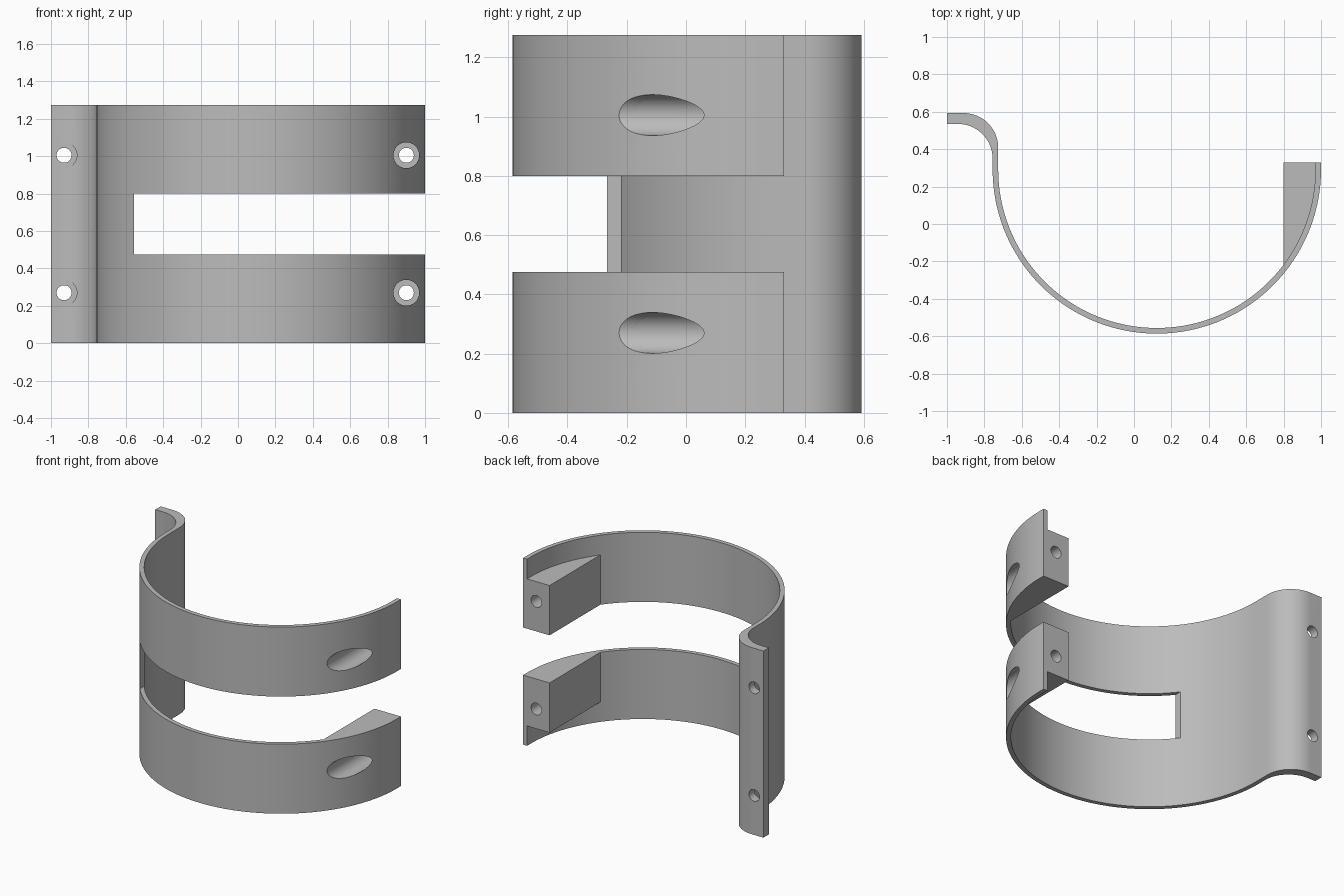
import bpy, bmesh
from math import cos, sin, radians, sqrt, acos, asin, pi, degrees
from mathutils import Matrix

if "Cube" in bpy.data.objects:
    bpy.data.objects.remove(bpy.data.objects["Cube"], do_unlink=True)

# Main dimensions
HEIGHT = 1.275
CX, CY = 0.122, 0.292          # centre of the round band
R_OUT, R_IN = 0.878, 0.848
END_Y = 0.33                   # open end of the band
SLOT_LOW, SLOT_TOP = 0.475, 0.80
BLOCK_H = 0.34
HOLES_Z = (0.27, 1.005)
BORE_R, HOLE_R = 0.069, 0.04

grey = bpy.data.materials.new("plain_grey")
grey.use_nodes = True
grey.diffuse_color = (0.5, 0.5, 0.5, 1)
grey.node_tree.nodes["Principled BSDF"].inputs["Base Color"].default_value = (0.5, 0.5, 0.5, 1)


def arc(cx, cy, r, a0, a1, n):
    angles = [radians(a0 + (a1 - a0) * i / n) for i in range(n + 1)]
    return [(cx + r * cos(a), cy + r * sin(a)) for a in angles]


def make_object(name, bm):
    bmesh.ops.recalc_face_normals(bm, faces=bm.faces)
    mesh = bpy.data.meshes.new(name)
    bm.to_mesh(mesh)
    bm.free()
    ob = bpy.data.objects.new(name, mesh)
    bpy.context.collection.objects.link(ob)
    mesh.materials.append(grey)
    return ob


def extrude_profile(name, points, z0, z1):
    bm = bmesh.new()
    face = bm.faces.new([bm.verts.new((x, y, z0)) for x, y in points])
    new = bmesh.ops.extrude_face_region(bm, geom=[face])["geom"]
    bmesh.ops.translate(bm, vec=(0, 0, z1 - z0),
                        verts=[v for v in new if isinstance(v, bmesh.types.BMVert)])
    return make_object(name, bm)


def rod(x, z, r, y0, y1):
    """Cutting cylinder along y."""
    bm = bmesh.new()
    place = Matrix.Translation((x, (y0 + y1) / 2, z)) @ Matrix.Rotation(pi / 2, 4, "X")
    bmesh.ops.create_cone(bm, cap_ends=True, segments=48, radius1=r, radius2=r,
                          depth=y1 - y0, matrix=place)
    return make_object("cutter", bm)


def cut(ob, cutters):
    for c in cutters:
        mod = ob.modifiers.new("cut", "BOOLEAN")
        mod.operation, mod.solver, mod.object = "DIFFERENCE", "EXACT", c
    bpy.context.view_layer.update()
    result = ob.evaluated_get(bpy.context.evaluated_depsgraph_get())
    mesh = bpy.data.meshes.new_from_object(result)
    ob.modifiers.clear()
    ob.data = mesh
    for c in cutters:
        bpy.data.objects.remove(c, do_unlink=True)


def screw_hole(x, z, bore_end):
    return [rod(x, z, BORE_R, bore_end - 0.75, bore_end), rod(x, z, HOLE_R, bore_end - 0.1, 0.8)]


# Curved strap: round band flowing into the outward flange
strap_profile = (
    [(1.0, END_Y)]
    + arc(CX, CY, R_OUT, 0, -180, 90)
    + arc(-0.941, 0.35, 0.185, 0, 90, 20)
    + [(-1.0, 0.535), (-1.0, 0.593)]
    + arc(-0.911, 0.408, 0.185, 90, 0, 20)
    + arc(CX, CY, R_IN, -180, 0, 90)
    + [(CX + R_IN, END_Y)])
strap = extrude_profile("strap", strap_profile, 0, HEIGHT)

slot = extrude_profile("slot_cutter", [(-0.555, -0.8), (1.2, -0.8), (1.2, 0.5), (-0.555, 0.5)],
                       SLOT_LOW, SLOT_TOP)
cutters = [slot]
for z in HOLES_Z:
    cutters += screw_hole(0.9, z, 0.2)
    cutters += [rod(-0.93, z, BORE_R, 0.1, 0.534), rod(-0.93, z, HOLE_R, 0.4, 0.8)]
cut(strap, cutters)

# Wedge blocks inside the open end, slightly sunk into the band
r_mid = (R_OUT + R_IN) / 2
start = -degrees(acos((0.8 - CX) / r_mid))
block_profile = ([(0.8, END_Y)] + arc(CX, CY, r_mid, start, 0, 24) + [(CX + r_mid, END_Y)])
blocks = []
for name, z0, hole_z in (("lower_block", SLOT_LOW - BLOCK_H, HOLES_Z[0]),
                         ("upper_block", SLOT_TOP, HOLES_Z[1])):
    block = extrude_profile(name, block_profile, z0, z0 + BLOCK_H)
    cut(block, screw_hole(0.9, hole_z, 0.2))
    blocks.append(block)

# Smooth curves, sharp edges
bpy.ops.object.select_all(action="DESELECT")
for ob in [strap] + blocks:
    ob.select_set(True)
bpy.context.view_layer.objects.active = strap
bpy.ops.object.shade_smooth_by_angle(angle=radians(25))
